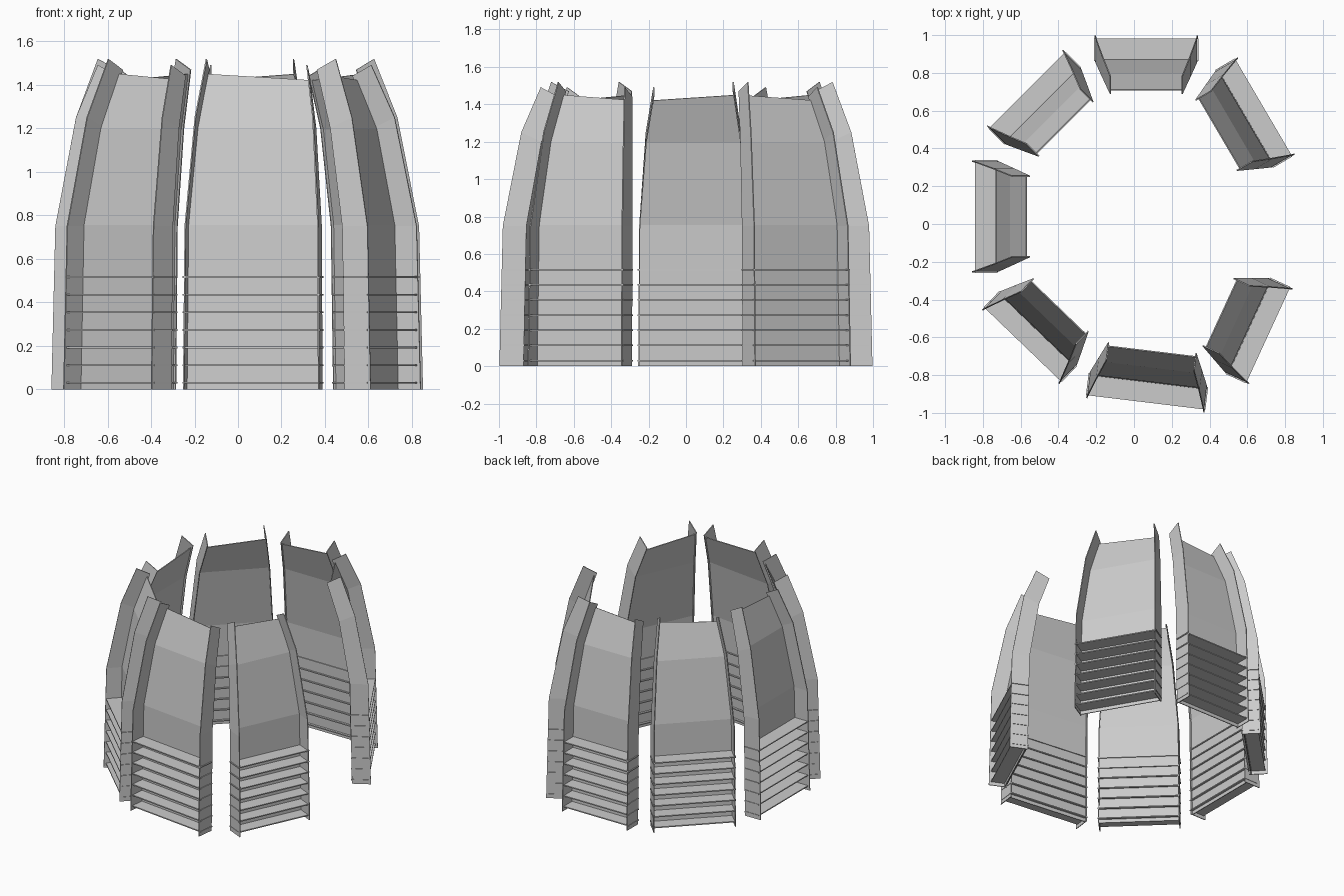
import bpy, bmesh, math
from mathutils import Matrix, Vector

if "Cube" in bpy.data.objects:
    bpy.data.objects.remove(bpy.data.objects["Cube"])

# Side profile rows: (inward offset, height, sideways inset)
OUTER = [(0.0, 0.0, 0.0), (0.018, 0.75, 0.005), (0.113, 1.25, 0.04), (0.213, 1.505, 0.08)]
INNER = [(0.13, 0.0, 0.0), (0.145, 0.75, 0.005), (0.222, 1.2, 0.04), (0.308, 1.455, 0.08)]
PANEL = [(0.115, 0.0, 0.0), (0.13, 0.755, 0.005), (0.205, 1.195, 0.04), (0.288, 1.435, 0.08)]
SKEW = 0.014       # the left top corner is higher than the right one
THICK = 0.006

# Segments round the ring: outer foot centre x, y, facing angle, width
SEGMENTS = [
    (0.065, 0.997, 90, 0.54),
    (0.70, 0.625, 30.4, 0.59),
    (0.725, -0.595, -24.7, 0.55),
    (0.06, -0.96, -96.9, 0.625),
    (-0.60, -0.65, 226.1, 0.56),
    (-0.858, 0.04, 180, 0.585),
    (-0.578, 0.72, 135, 0.565),
]


def edge(rows, width, side):
    """Points of one long edge; local x faces outward, local -y is the left side."""
    pts = []
    for i, (off, z, inset) in enumerate(rows):
        if i == len(rows) - 1:
            z -= side * SKEW
        pts.append(Vector((-off, side * (width / 2 - inset), z)))
    return pts


def strip(name, a, b, matrix):
    """Thin plate stretched between two edges."""
    bm = bmesh.new()
    va = [bm.verts.new(p) for p in a]
    vb = [bm.verts.new(p) for p in b]
    for i in range(len(a) - 1):
        bm.faces.new((va[i], vb[i], vb[i + 1], va[i + 1]))
    bmesh.ops.recalc_face_normals(bm, faces=bm.faces)
    return finish(name, bm, matrix, True)


def finish(name, bm, matrix, solid=False):
    me = bpy.data.meshes.new(name)
    bm.to_mesh(me)
    bm.free()
    ob = bpy.data.objects.new(name, me)
    ob.matrix_world = matrix
    bpy.context.collection.objects.link(ob)
    if solid:
        mod = ob.modifiers.new("thickness", 'SOLIDIFY')
        mod.thickness = THICK
        mod.offset = 0
    return ob


for n, (x, y, ang, w) in enumerate(SEGMENTS, 1):
    m = Matrix.Translation((x, y, 0)) @ Matrix.Rotation(math.radians(ang), 4, 'Z')

    # Curved wall panel
    strip(f"wall_panel_{n}", edge(PANEL, w, -1), edge(PANEL, w, 1), m)

    # Side fins
    for side, label in ((-1, "left"), (1, "right")):
        strip(f"{label}_fin_{n}", edge(INNER, w, side), edge(OUTER, w, side), m)

    # Horizontal slats across the lower wall
    bm = bmesh.new()
    for i in range(7):
        z = 0.03 + i * 0.081
        x0, x1 = -0.135, -0.016
        bmesh.ops.create_cube(bm, size=1, matrix=Matrix.Translation(((x0 + x1) / 2, 0, z))
                              @ Matrix.Diagonal((x1 - x0, w + 0.012, 0.008, 1)))
    finish(f"slats_{n}", bm, m)
